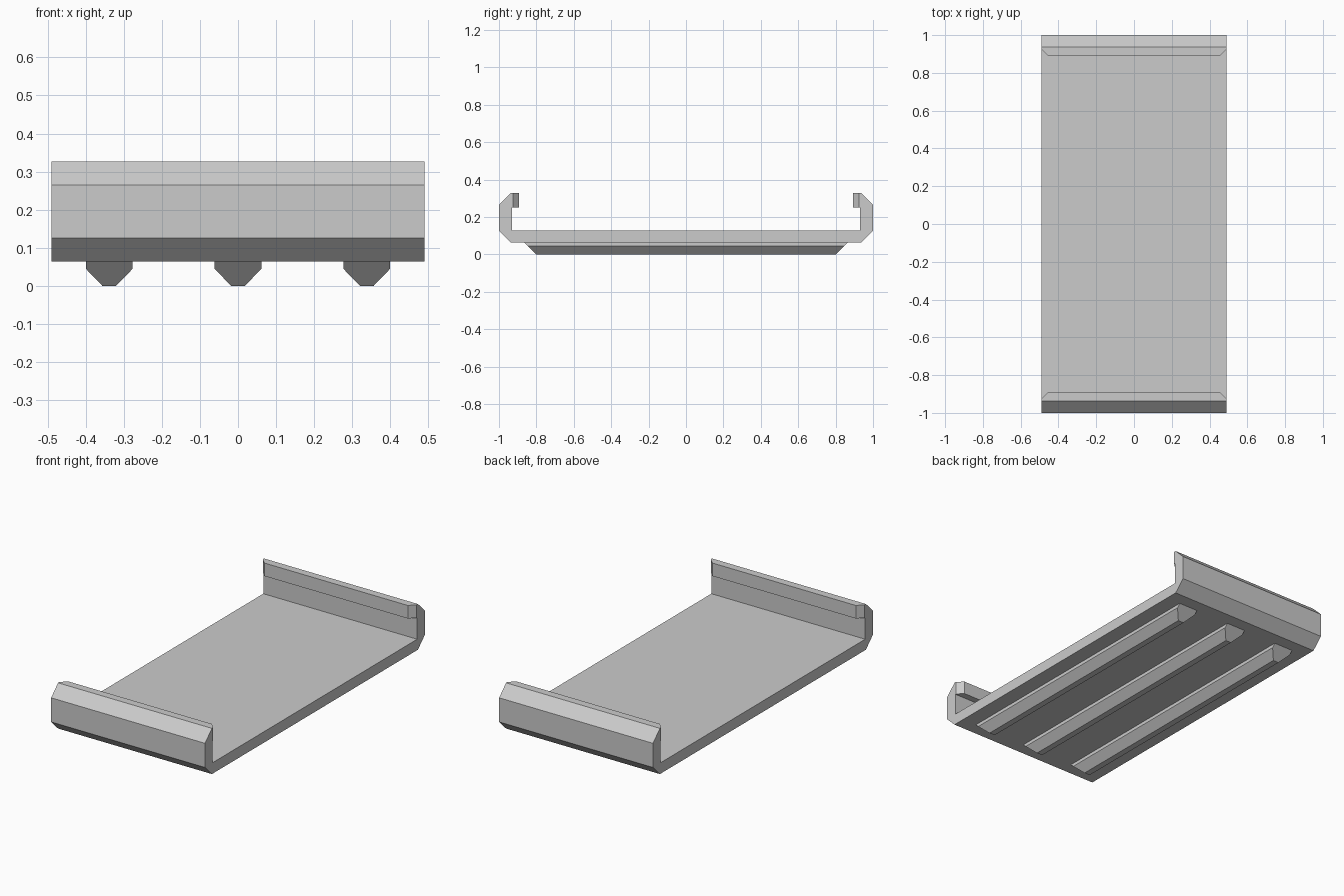
import bpy

cube = bpy.data.objects.get("Cube")
if cube:
    bpy.data.objects.remove(cube, do_unlink=True)

grey = bpy.data.materials.new("plain_grey")
grey.use_nodes = True
grey.diffuse_color = (0.6, 0.6, 0.6, 1)
grey.node_tree.nodes["Principled BSDF"].inputs["Base Color"].default_value = grey.diffuse_color


def prism(name, start, end):
    """Solid joining two matching end outlines."""
    n = len(start)
    faces = [tuple(range(n)), tuple(reversed(range(n, 2 * n)))]
    faces += [(i, i + n, (i + 1) % n + n, (i + 1) % n) for i in range(n)]
    mesh = bpy.data.meshes.new(name)
    mesh.from_pydata(start + end, [], faces)
    # Make all normals point outward
    import bmesh
    bm = bmesh.new()
    bm.from_mesh(mesh)
    bmesh.ops.recalc_face_normals(bm, faces=bm.faces)
    bm.to_mesh(mesh)
    bm.free()
    mesh.materials.append(grey)
    obj = bpy.data.objects.new(name, mesh)
    bpy.context.collection.objects.link(obj)
    return obj


HALF_WIDTH = 0.49
WALL_Y = 0.93      # inner face of the end walls
TOP = 0.327

# Tray: floor and both bevelled end walls in one channel profile
half = [(WALL_Y, 0.127), (WALL_Y, TOP), (0.937, TOP), (1, 0.265), (1, 0.126), (0.937, 0.064)]
profile = half + [(-y, z) for y, z in reversed(half)]
prism("tray", [(-HALF_WIDTH, y, z) for y, z in profile],
      [(HALF_WIDTH, y, z) for y, z in profile])

# Inward lips with clipped corners along the top of each end wall
for name, s in (("front_lip", -1), ("back_lip", 1)):
    plan = [(HALF_WIDTH, WALL_Y), (HALF_WIDTH, 0.925), (0.457, 0.892)]
    plan += [(-x, y) for x, y in reversed(plan)]
    prism(name, [(x, s * y, 0.252) for x, y in plan], [(x, s * y, TOP) for x, y in plan])

# Tapered runners underneath, with ends sloping at 45 degrees
section = [(0.0615, 0.064), (0.0615, 0.045), (0.018, 0)]
section += [(-x, z) for x, z in reversed(section)]
for name, cx in (("right_runner", -0.338), ("middle_runner", 0), ("left_runner", 0.338)):
    prism(name, [(cx + x, -0.8 - z, z) for x, z in section],
          [(cx + x, 0.8 + z, z) for x, z in section])
